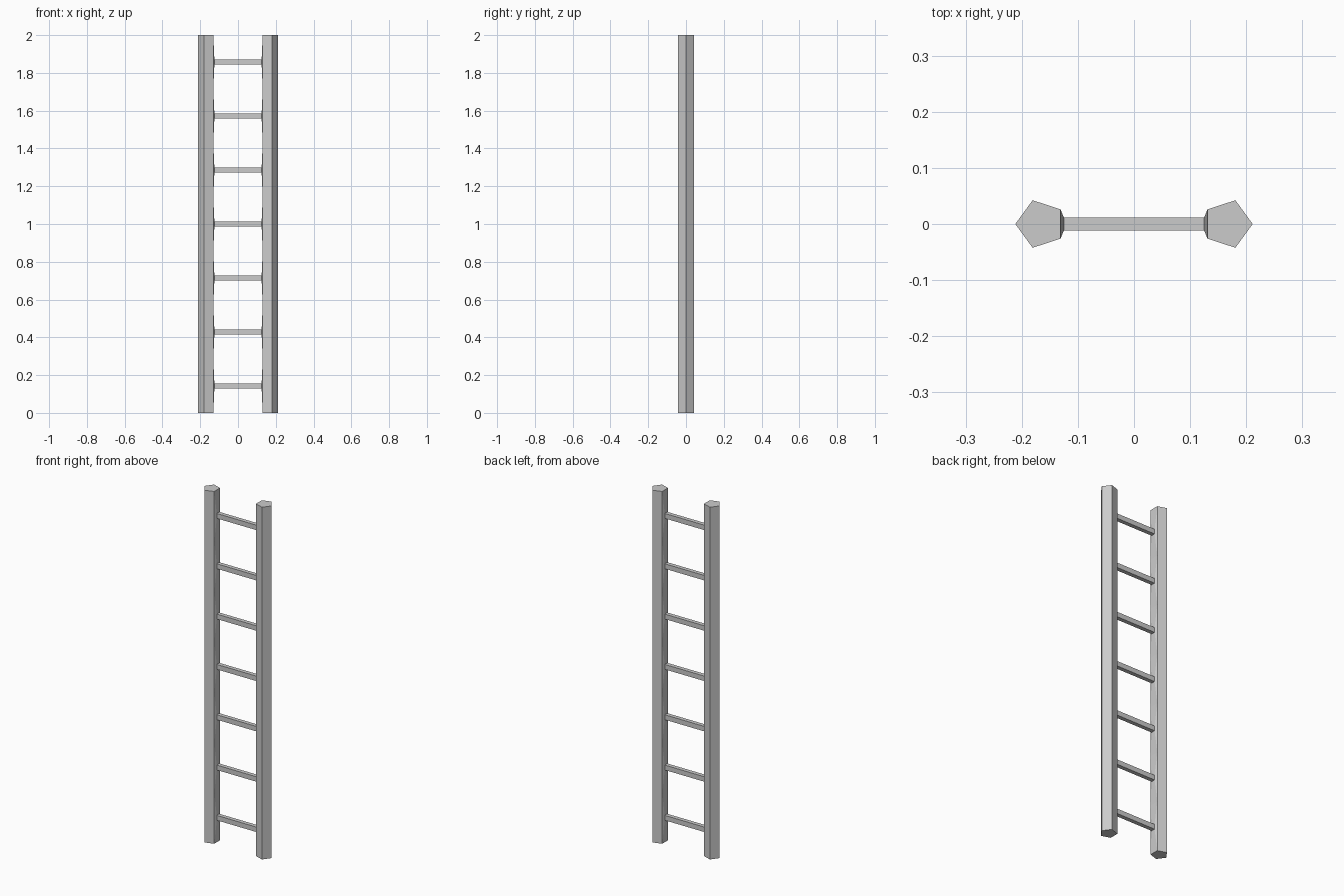
import bpy, bmesh, math

if "Cube" in bpy.data.objects:
    bpy.data.objects.remove(bpy.data.objects["Cube"])

RUNGS, HEIGHT = 7, 2.0
STEP = HEIGHT / RUNGS
CX, R = 0.167, 0.0445          # rail centre and radius
RX, RY, RZ = 0.125, 0.0117, 0.014  # rung end, half depth, half height


def make_object(name, bm):
    bmesh.ops.remove_doubles(bm, verts=bm.verts, dist=1e-5)
    bmesh.ops.recalc_face_normals(bm, faces=bm.faces)
    mesh = bpy.data.meshes.new(name)
    bm.to_mesh(mesh)
    bm.free()
    obj = bpy.data.objects.new(name, mesh)
    bpy.context.collection.objects.link(obj)
    return obj


def face(bm, pts):
    bm.faces.new([bm.verts.new(p) for p in pts])


# pentagonal rail whose inner side swells into a low collar at each rung
def rail(name, side):
    bm = bmesh.new()
    pent = [(side * (CX + R * math.cos(i * math.tau / 5)),
             R * math.sin(i * math.tau / 5)) for i in range(5)]
    for z in (0, HEIGHT):
        face(bm, [(x, y, z) for x, y in pent])
    for k in range(RUNGS):
        z0, z1 = k * STEP, (k + 1) * STEP
        zc = (z0 + z1) / 2
        for i in range(5):
            (ax, ay), (bx, by) = pent[i], pent[(i + 1) % 5]
            outer = [(ax, ay, z0), (bx, by, z0), (bx, by, z1), (ax, ay, z1)]
            if i != 2:
                face(bm, outer)
                continue
            x = side * RX
            inner = [(x, RY, zc - RZ), (x, -RY, zc - RZ),
                     (x, -RY, zc + RZ), (x, RY, zc + RZ)]
            for j in range(4):
                n = (j + 1) % 4
                face(bm, [outer[j], outer[n], inner[n], inner[j]])
    return make_object(name, bm)


rail("left_rail", -1)
rail("right_rail", 1)

# square rungs, open at the ends where they meet the collars
for k in range(RUNGS):
    zc = (k + 0.5) * STEP
    ring = [(RY, zc - RZ), (-RY, zc - RZ), (-RY, zc + RZ), (RY, zc + RZ)]
    bm = bmesh.new()
    for j in range(4):
        a, b = ring[j], ring[(j + 1) % 4]
        face(bm, [(-RX, *a), (-RX, *b), (RX, *b), (RX, *a)])
    make_object(f"rung_{k + 1}", bm)
